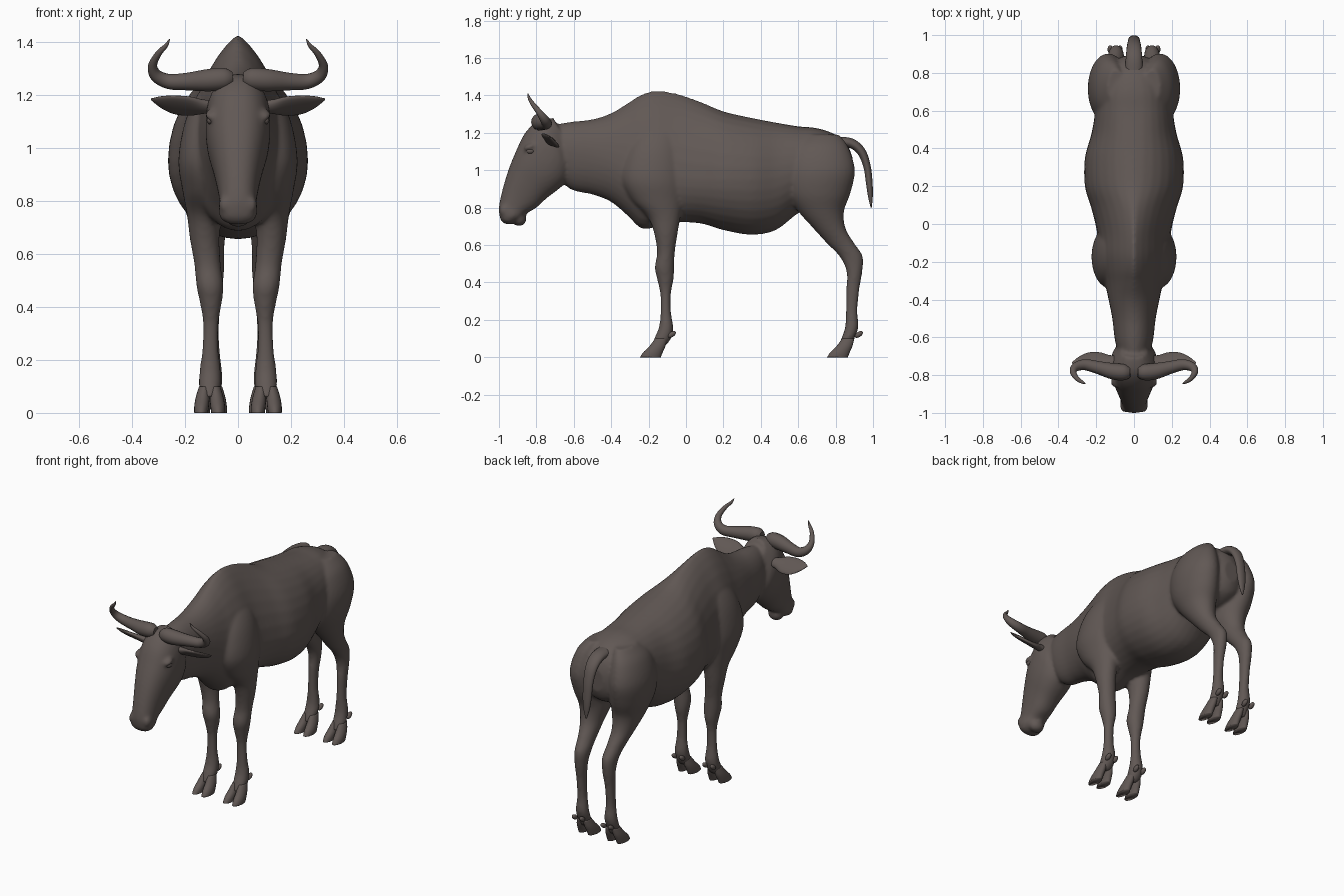
import bpy, bmesh, math
from mathutils import Vector, Matrix

cube = bpy.data.objects.get("Cube")
if cube:
    bpy.data.objects.remove(cube, do_unlink=True)

hide = bpy.data.materials.new("dark_brown_hide")
hide.use_nodes = True
colour = (0.12, 0.098, 0.09, 1)
hide.diffuse_color = colour
bsdf = hide.node_tree.nodes["Principled BSDF"]
bsdf.inputs["Base Color"].default_value = colour
bsdf.inputs["Roughness"].default_value = 0.8


def smooth_path(stations, steps=5):
    """Catmull-Rom interpolation between number tuples."""
    pts = [stations[0]] + list(stations) + [stations[-1]]
    out = []
    for a, b, c, d in zip(pts, pts[1:], pts[2:], pts[3:]):
        for k in range(steps):
            t = k / steps
            out.append([q + t / 2 * (r - p + t * (2*p - 5*q + 4*r - s + t * (3*q - 3*r + s - p)))
                        for p, q, r, s in zip(a, b, c, d)])
    return out + [list(stations[-1])]


def power(value, exponent):
    return math.copysign(abs(value) ** exponent, value)


# Cross-sections: each turns a station and an angle into a point
def trunk_section(s, t):
    y, top, bottom, width, middle, peak = s
    up = math.cos(t)
    x = width * power(math.sin(t), peak if up > 0 else 1)
    return x, y, middle + up * (top - middle if up > 0 else middle - bottom)


def limb_section(s, t):
    z, back, front, inner, outer = s
    return ((inner + outer) / 2 + math.cos(t) * (outer - inner) / 2,
            (back + front) / 2 + math.sin(t) * (front - back) / 2, z)


def head_section(s, t):
    fy, fz, by, bz, width = s
    k = power(math.cos(t), 0.9) / 2
    return (width * power(math.sin(t), 0.85),
            (fy + by) / 2 + k * (fy - by), (fz + bz) / 2 + k * (fz - bz))


def ear_section(s, t):
    x, y, z, broad, thin = s
    a, b = broad * math.cos(t), thin * math.sin(t)
    return x, y + 0.8 * a + 0.6 * b, z - 0.6 * a + 0.8 * b


def loft(bm, section, stations, side=1, count=32):
    rings = []
    for s in smooth_path(stations):
        ring = []
        for i in range(count):
            x, y, z = section(s, math.tau * i / count)
            ring.append(bm.verts.new((x * side, y, z)))
        rings.append(ring)
    for lower, upper in zip(rings, rings[1:]):
        for i in range(count):
            j = (i + 1) % count
            bm.faces.new((lower[i], lower[j], upper[j], upper[i]))
    bm.faces.new(rings[0])
    bm.faces.new(rings[-1])


def ellipsoid(bm, centre, radii, tilt=0):
    matrix = Matrix.Translation(centre) @ Matrix.Rotation(tilt, 4, "X") @ Matrix.Diagonal((*radii, 1))
    bmesh.ops.create_uvsphere(bm, u_segments=20, v_segments=12, radius=1, matrix=matrix)


def finish(name, bm):
    bmesh.ops.recalc_face_normals(bm, faces=bm.faces)
    for face in bm.faces:
        face.smooth = True
    mesh = bpy.data.meshes.new(name)
    bm.to_mesh(mesh)
    bm.free()
    mesh.materials.append(hide)
    obj = bpy.data.objects.new(name, mesh)
    bpy.context.collection.objects.link(obj)
    return obj


def tube(name, points, stretch=1):
    """Tapered round tube through (x, y, z, radius) points."""
    curve = bpy.data.curves.new(name, "CURVE")
    curve.dimensions = "3D"
    curve.bevel_depth = 1
    curve.bevel_resolution = 5
    curve.use_fill_caps = True
    path = smooth_path(points)
    spline = curve.splines.new("POLY")
    spline.points.add(len(path) - 1)
    for point, (x, y, z, radius) in zip(spline.points, path):
        point.co = (x, y, z, 1)
        point.radius = radius
    spline.use_smooth = True
    curve.materials.append(hide)
    obj = bpy.data.objects.new(name, curve)
    obj.scale.x = stretch
    bpy.context.collection.objects.link(obj)


# Trunk and neck: y, top, bottom, half width, widest height, peak
trunk = [
    (-.72, 1.24, 1.0, .07, 1.12, 1), (-.62, 1.258, .90, .10, 1.1, 1),
    (-.5, 1.272, .87, .115, 1.08, 1), (-.4, 1.305, .83, .135, 1.05, 1.1),
    (-.31, 1.36, .755, .155, 1.0, 1.3), (-.24, 1.405, .69, .175, .98, 1.5),
    (-.16, 1.425, .695, .19, .97, 1.6), (-.05, 1.41, .72, .195, .96, 1.6),
    (.08, 1.365, .715, .225, .95, 1.4), (.2, 1.315, .68, .26, .95, 1.1),
    (.35, 1.28, .655, .26, .95, 1), (.48, 1.255, .68, .225, .96, .9),
    (.6, 1.235, .77, .205, 1, .85), (.7, 1.225, .81, .195, 1, .85),
    (.79, 1.195, .83, .165, 1, .9), (.86, 1.14, .87, .11, 1, 1),
    (.89, 1.07, .93, .05, 1, 1)]

# Head: brow side y, z, jaw side y, z, half width
head = [
    (-.71, 1.28, -.62, 1.12, .07), (-.79, 1.265, -.62, 1.0, .115),
    (-.86, 1.2, -.64, .94, .122), (-.91, 1.1, -.68, .90, .115),
    (-.95, 1.0, -.745, .85, .095), (-.98, .9, -.80, .80, .078),
    (-.998, .82, -.85, .77, .07), (-1.0, .78, -.88, .745, .074),
    (-.993, .74, -.92, .72, .062), (-.975, .715, -.945, .71, .03)]

# Legs: z, back and front edge in y, inner and outer edge in x
front_leg = [
    (1.27, -.19, -.08, .05, .10), (1.18, -.27, -.04, .04, .165),
    (1.08, -.32, -.02, .03, .205), (.95, -.34, -.01, .03, .225),
    (.84, -.29, -.015, .04, .21), (.75, -.205, -.03, .06, .193),
    (.66, -.17, -.045, .07, .182), (.56, -.155, -.06, .065, .165),
    (.48, -.167, -.063, .055, .157), (.42, -.155, -.066, .06, .145),
    (.34, -.138, -.08, .073, .132), (.24, -.136, -.08, .073, .135),
    (.16, -.145, -.068, .065, .145), (.1, -.17, -.08, .065, .148),
    (.06, -.185, -.11, .075, .14)]
hind_leg = [
    (1.19, .64, .82, .05, .14), (1.12, .57, .87, .04, .205),
    (1.0, .535, .903, .03, .243), (.88, .54, .88, .02, .235),
    (.78, .6, .845, .025, .205), (.69, .68, .853, .045, .175),
    (.61, .752, .90, .052, .15), (.54, .82, .945, .052, .138),
    (.46, .858, .943, .06, .133), (.36, .857, .927, .07, .128),
    (.25, .855, .917, .07, .128), (.16, .85, .922, .06, .138),
    (.1, .83, .90, .06, .14), (.06, .815, .885, .07, .13)]

skin = bmesh.new()
loft(skin, trunk_section, trunk)
loft(skin, head_section, head)
ellipsoid(skin, (0, -.892, .742), (.048, .04, .042))
for side in (-1, 1):
    loft(skin, limb_section, front_leg, side)
    loft(skin, limb_section, hind_leg, side)
    # Brow ridges and nostril rims
    ellipsoid(skin, (side * .098, -.835, 1.125), (.026, .035, .018), .4)
    ellipsoid(skin, (side * .047, -.968, .785), (.026, .03, .034))
body = finish("body", skin)
remesh = body.modifiers.new("blend", "REMESH")
remesh.mode = "VOXEL"
remesh.voxel_size = 0.01
remesh.use_smooth_shade = True
soften = body.modifiers.new("soften", "SMOOTH")
soften.factor = 0.5
soften.iterations = 7

# Toe: same columns as the legs, x measured from the middle of the foot
toe = [(0, -.245, -.135, .006, .058), (.025, -.23, -.125, .003, .058),
       (.06, -.195, -.11, 0, .052), (.1, -.165, -.1, 0, .04)]

for side, label in ((-1, "right"), (1, "left")):
    # Cloven hooves and dewclaws
    for foot, cx, shift in (("front", .107, 0), ("hind", .1, 1)):
        bm = bmesh.new()
        for half in (-1, 1):
            split = [(z, a + shift, b + shift, side * cx + half * i, side * cx + half * o)
                     for z, a, b, i, o in toe]
            loft(bm, limb_section, split, 1, 20)
            ellipsoid(bm, (side * cx + half * .026, shift - .076, .122), (.014, .025, .014), .6)
        finish(f"{foot}_hoof_{label}", bm)

    # Eye
    bm = bmesh.new()
    ellipsoid(bm, (side * .104, -.832, 1.103), (.014, .022, .015))
    finish(f"eye_{label}", bm)

    # Leaf-shaped ear
    bm = bmesh.new()
    loft(bm, ear_section, [
        (.08, -.72, 1.155, .025, .02), (.13, -.725, 1.155, .036, .02),
        (.18, -.725, 1.157, .056, .016), (.24, -.725, 1.162, .056, .013),
        (.29, -.73, 1.172, .035, .01), (.328, -.735, 1.183, .004, .003)], side, 20)
    finish(f"ear_{label}", bm)

    # Horn sweeping out and curling up
    horn = [(.02, -.785, 1.262, .025), (.05, -.785, 1.26, .042), (.11, -.78, 1.255, .043),
            (.19, -.76, 1.25, .034), (.26, -.745, 1.25, .029), (.308, -.757, 1.272, .024),
            (.322, -.785, 1.31, .017), (.3, -.82, 1.355, .012), (.272, -.838, 1.385, .008),
            (.258, -.845, 1.41, .002)]
    tube(f"horn_{label}", [(side * x, y, z, r) for x, y, z, r in horn])

# Tail
tube("tail", [(0, .8, 1.15, .03), (0, .88, 1.145, .027), (0, .937, 1.1, .024), (0, .968, 1.02, .02),
              (0, .98, .93, .018), (0, .986, .86, .013), (0, .99, .8, .003)], 1.6)
